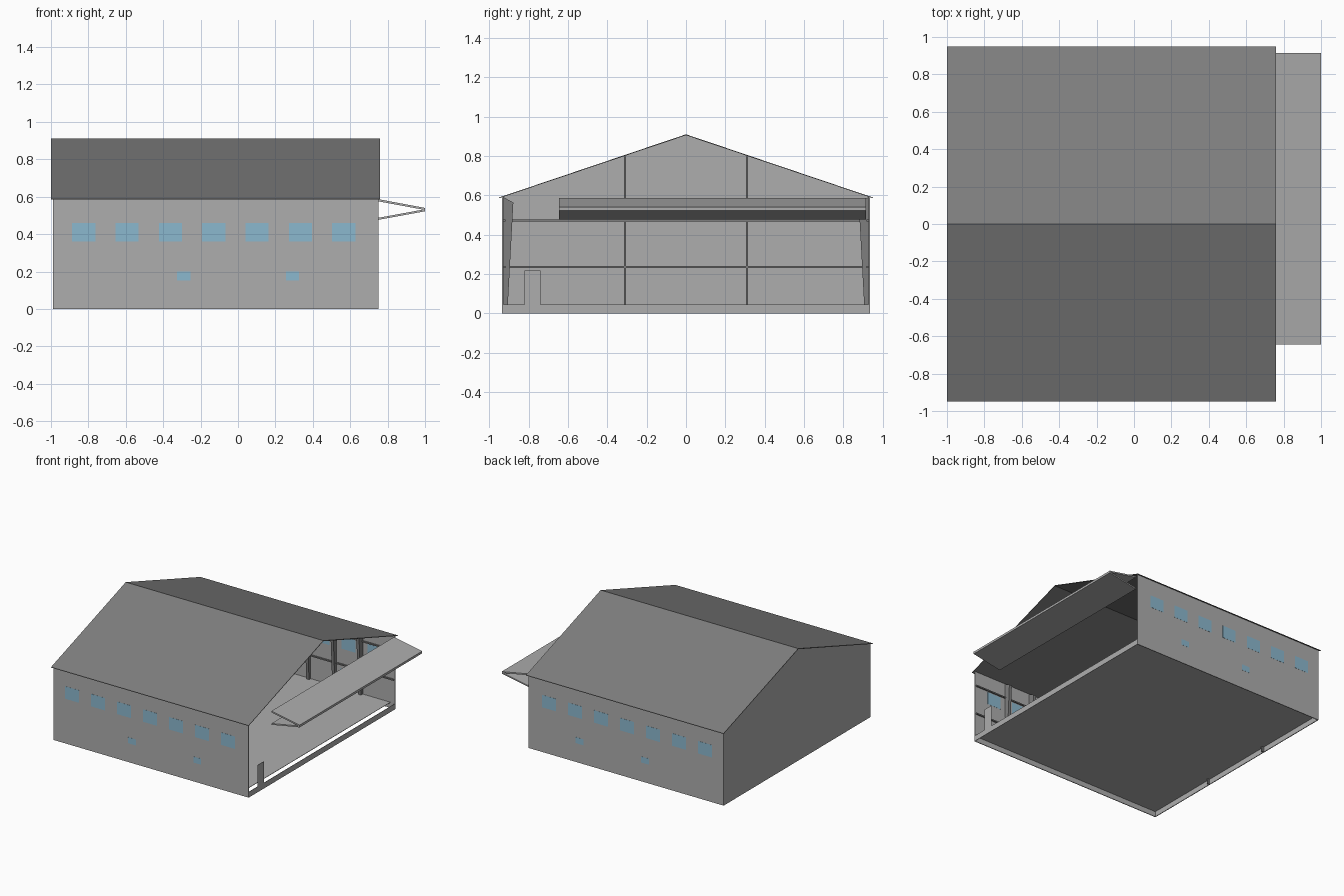
import bpy, bmesh
from mathutils import Vector

if "Cube" in bpy.data.objects:
    bpy.data.objects.remove(bpy.data.objects["Cube"])


def material(name, rgb):
    m = bpy.data.materials.new(name)
    m.diffuse_color = (*rgb, 1)
    m.use_nodes = True
    m.node_tree.nodes["Principled BSDF"].inputs["Base Color"].default_value = m.diffuse_color
    return m


LIGHT = material("light_grey_panel", (0.42, 0.42, 0.42))
DARK = material("dark_grey_metal", (0.21, 0.21, 0.21))
GLASS = material("blue_glass", (0.26, 0.48, 0.62))


def prism(name, profile, axis, start, end, mat):
    """Extrude a closed 2D profile along x (profile = y,z) or y (profile = x,z)."""
    bm = bmesh.new()

    def point(p, t):
        return (t, p[0], p[1]) if axis == "x" else (p[0], t, p[1])
    face = bm.faces.new([bm.verts.new(point(p, start)) for p in profile])
    ext = bmesh.ops.extrude_face_region(bm, geom=[face])
    shift = Vector(point((0, 0), end - start))
    bmesh.ops.translate(bm, vec=shift,
                        verts=[g for g in ext["geom"] if isinstance(g, bmesh.types.BMVert)])
    bmesh.ops.recalc_face_normals(bm, faces=bm.faces)
    mesh = bpy.data.meshes.new(name)
    bm.to_mesh(mesh)
    bm.free()
    mesh.materials.append(mat)
    obj = bpy.data.objects.new(name, mesh)
    bpy.context.collection.objects.link(obj)
    return obj


def box(name, x0, x1, y0, y1, z0, z1, mat):
    return prism(name, [(y0, z0), (y1, z0), (y1, z1), (y0, z1)], "x", x0, x1, mat)


XL, XR, YW, T = -0.99, 0.75, 0.935, 0.006   # wall planes and sheet thickness
EAVE, RIDGE, FLOOR = 0.594, 0.905, 0.045


def roof_z(y):
    return RIDGE - (RIDGE - EAVE) * abs(y) / YW


# Gable end wall, floor and the low sill with the door leaf at the open end
prism("gable_wall", [(-YW, 0), (YW, 0), (YW, EAVE), (0, RIDGE), (-YW, EAVE)],
      "x", XL, XL + T, LIGHT)
box("floor", XL + T, XR - 0.043, -YW + T, YW - T, FLOOR - 0.003, FLOOR, LIGHT)
prism("sill_with_door", [(-YW, 0), (YW, 0), (YW, FLOOR), (-0.74, FLOOR), (-0.74, 0.218),
                         (-0.82, 0.218), (-0.82, FLOOR), (-YW, FLOOR)],
      "x", XR - 0.003, XR, LIGHT)

# Roof sheet
prism("roof", [(-0.95, 0.589), (0, 0.91), (0.95, 0.589),
               (0.95, 0.585), (0, 0.905), (-0.95, 0.585)], "x", -1.0, 0.76, DARK)

# Side walls with windows, tapered columns and girts
window_x = [-0.825 + 0.2317 * i for i in range(7)]
for side, s in (("front", -1), ("back", 1)):
    box(side + "_wall", XL, XR, s * (YW - T), s * YW, 0, EAVE, LIGHT)
    plate = s * (YW - T - 0.001), s * (YW + 0.001)
    for x in window_x:
        box(side + "_window", x - 0.062, x + 0.062, *plate, 0.36, 0.46, GLASS)
    for x in (-0.29, 0.292):
        box(side + "_small_window", x - 0.035, x + 0.035, *plate, 0.152, 0.2, GLASS)
    for a, b in zip(window_x, window_x[1:]):
        x = (a + b) / 2
        prism(side + "_column", [(s * 0.928, FLOOR), (s * 0.906, FLOOR),
                                 (s * 0.878, 0.563), (s * 0.928, 0.59)],
              "x", x - 0.012, x + 0.012, DARK)
    for z in (0.235, 0.472):
        box(side + "_girt", XL + T, XR - 0.01, s * 0.918, s * (YW - T),
            z - 0.005, z + 0.005, DARK)

# Posts and girts on the gable wall
for y in (-0.31, 0.31):
    box("gable_post", XL + T, XL + 0.025, y - 0.005, y + 0.005, 0, roof_z(y) - 0.004, DARK)
for z in (0.235, 0.472):
    box("gable_girt", XL + T, XL + 0.02, -YW + T, YW - T, z - 0.005, z + 0.005, DARK)

# Folded hangar door: two hinged leaves meeting at the outer edge
prism("upper_door_leaf", [(XR, 0.575), (XR, 0.587), (1.0, 0.54), (1.0, 0.529)],
      "y", -0.645, 0.915, LIGHT)
prism("lower_door_leaf", [(XR, 0.476), (XR, 0.487), (1.0, 0.533), (1.0, 0.522)],
      "y", -0.645, 0.915, LIGHT)
